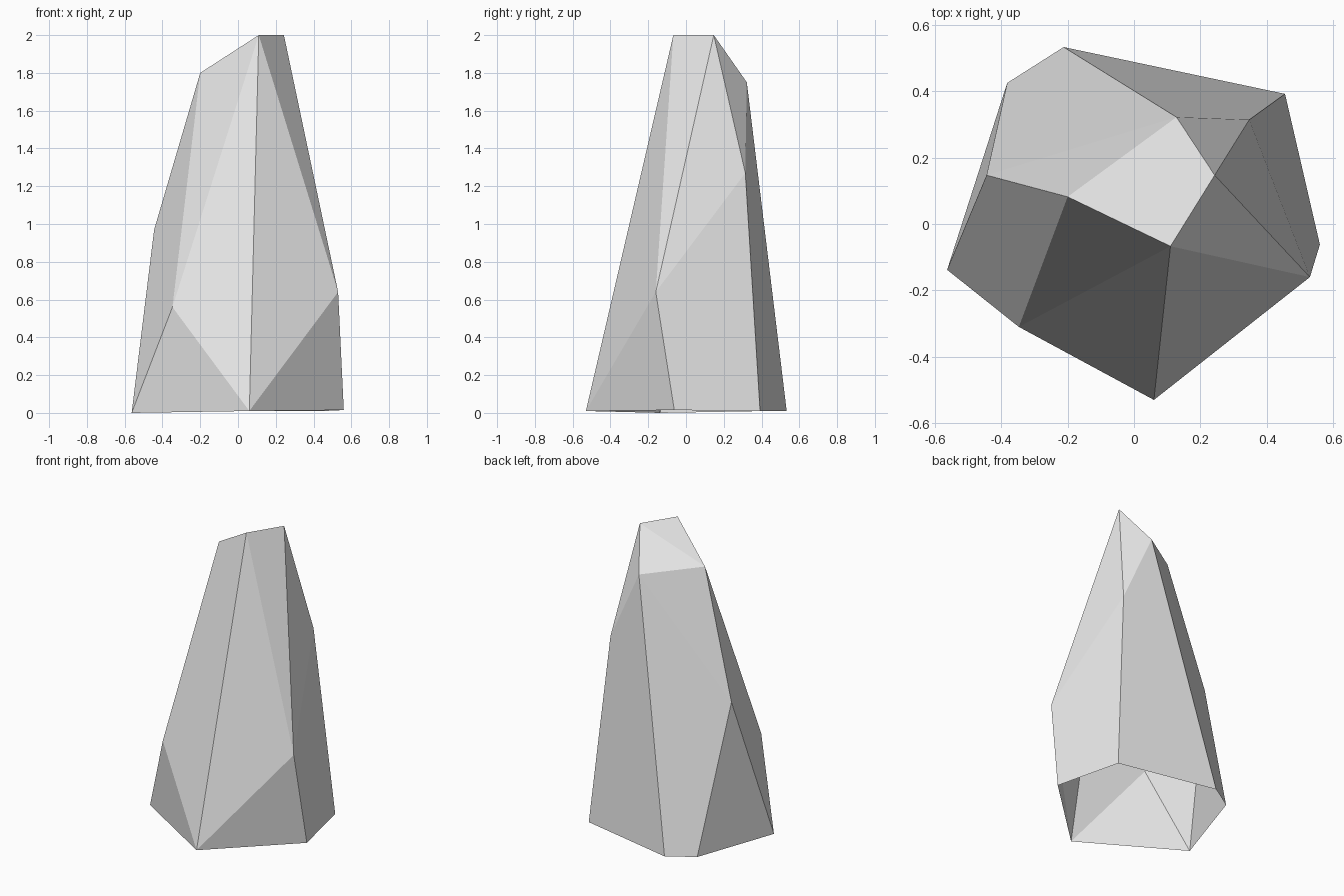
import bpy
import bmesh

# Remove the default object
cube = bpy.data.objects.get("Cube")
if cube:
    bpy.data.objects.remove(cube, do_unlink=True)

# Corner points of the boulder, by ring
base = {
    "A": (-0.563, -0.138, 0.0), "B": (0.06, -0.53, 0.01),
    "C": (0.56, -0.062, 0.015), "D": (0.455, 0.392, 0.01),
    "E": (-0.212, 0.533, 0.01), "F": (-0.382, 0.425, 0.01),
}
middle = {
    "G": (-0.347, -0.31, 0.56), "H": (-0.444, 0.147, 0.97),
    "L": (0.53, -0.16, 0.64), "M": (0.347, 0.314, 1.27),
}
crown = {
    "I": (-0.2, 0.082, 1.8), "J": (0.11, -0.067, 2.0),
    "K": (0.243, 0.147, 2.0), "N": (0.128, 0.322, 1.75),
}

# Chiselled facets; the underside stays open
front_facets = "ABG GBJ GJI BLJ BCL"
side_facets = "AGIH AHF JLK KLM LCDM"
back_facets = "KMN MDEN NEFH NHI"
top_facets = "JKI KNI"


def make_stone(name, points, facets, material):
    """Build a flat shaded shell from named points and facet words."""
    bm = bmesh.new()
    verts = {key: bm.verts.new(co) for key, co in points.items()}
    for word in facets.split():
        bm.faces.new([verts[letter] for letter in word])
    bmesh.ops.recalc_face_normals(bm, faces=bm.faces[:])
    # Keep the shell facing outward
    if bm.calc_volume(signed=True) < 0:
        bmesh.ops.reverse_faces(bm, faces=bm.faces[:])
    for face in bm.faces:
        face.smooth = False
    mesh = bpy.data.meshes.new(name)
    bm.to_mesh(mesh)
    bm.free()
    mesh.materials.append(material)
    obj = bpy.data.objects.new(name, mesh)
    bpy.context.collection.objects.link(obj)
    return obj


# Plain grey stone colour
grey = (0.8, 0.8, 0.8, 1.0)
stone = bpy.data.materials.new("stone_grey")
stone.use_nodes = True
stone.diffuse_color = grey
for node in stone.node_tree.nodes:
    if node.type == "BSDF_PRINCIPLED":
        node.inputs["Base Color"].default_value = grey

# Tall standing boulder
make_stone("standing_rock", {**base, **middle, **crown},
           " ".join((front_facets, side_facets, back_facets, top_facets)), stone)
